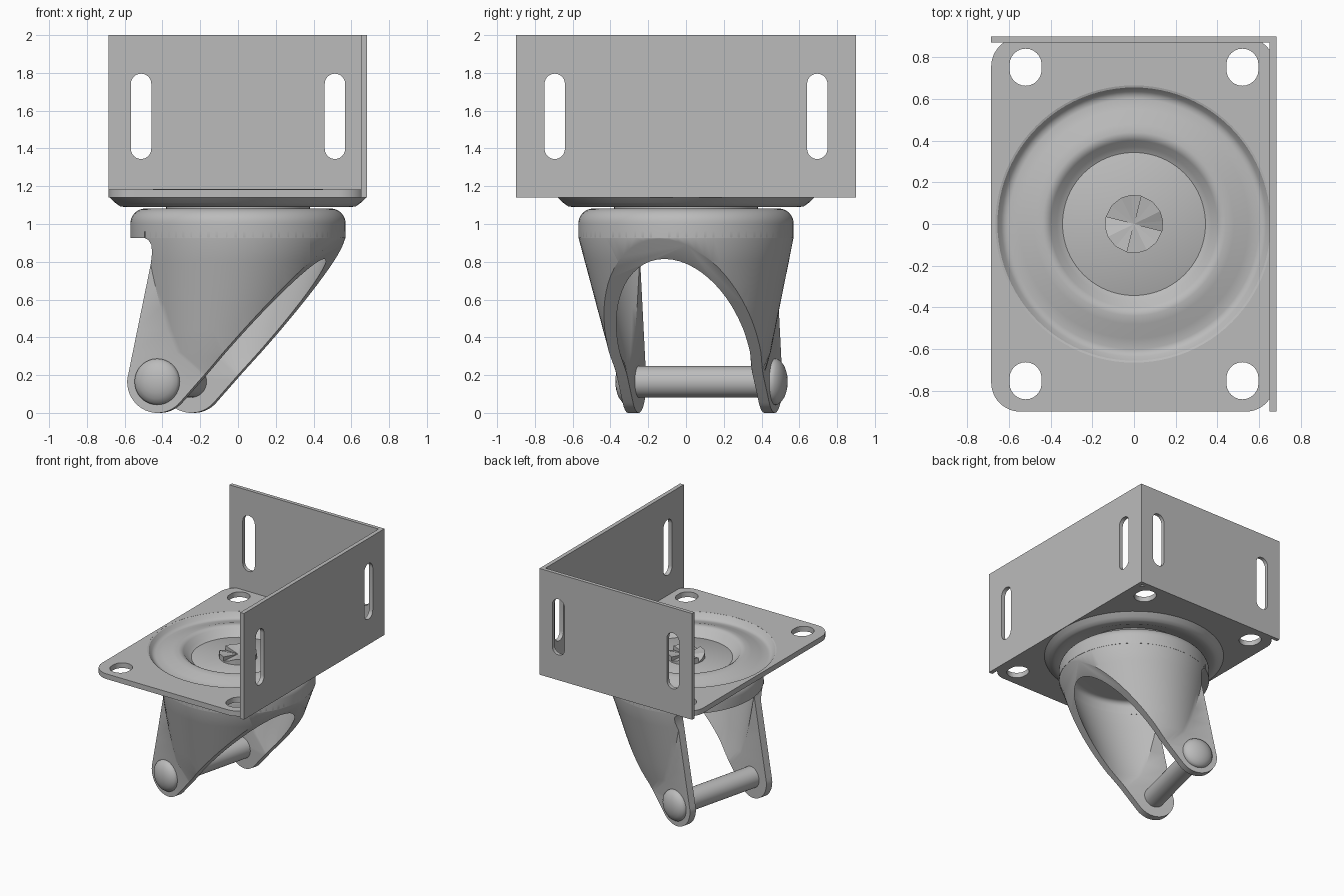
import bpy, bmesh, math
from mathutils import Matrix, Vector

old = bpy.data.objects.get("Cube")
if old:
    bpy.data.objects.remove(old, do_unlink=True)

steel = bpy.data.materials.new("grey_steel")
steel.use_nodes = True
GREY = (0.5, 0.5, 0.5, 1)
steel.diffuse_color = GREY
steel.node_tree.nodes["Principled BSDF"].inputs["Base Color"].default_value = GREY

SWIVEL = Matrix.Rotation(math.radians(-14), 4, 'Z')


def finish(name, bm):
    bmesh.ops.remove_doubles(bm, verts=bm.verts, dist=1e-5)
    bmesh.ops.recalc_face_normals(bm, faces=bm.faces)
    me = bpy.data.meshes.new(name)
    bm.to_mesh(me)
    bm.free()
    me.materials.append(steel)
    ob = bpy.data.objects.new(name, me)
    bpy.context.collection.objects.link(ob)
    return ob


def activate(ob):
    bpy.ops.object.select_all(action='DESELECT')
    ob.select_set(True)
    bpy.context.view_layer.objects.active = ob


def smooth(ob):
    activate(ob)
    bpy.ops.object.shade_smooth_by_angle(angle=math.radians(32))


def boolean(ob, cutter, operation='DIFFERENCE'):
    activate(ob)
    mod = ob.modifiers.new("cut", 'BOOLEAN')
    mod.operation, mod.object, mod.solver = operation, cutter, 'EXACT'
    bpy.ops.object.modifier_apply(modifier=mod.name)
    bpy.data.objects.remove(cutter, do_unlink=True)


def prism(name, outline, origin, u, v, depth):
    """Extrude a 2D outline lying in the u, v plane by the depth vector."""
    bm = bmesh.new()
    o, u, v = Vector(origin), Vector(u), Vector(v)
    face = bm.faces.new([bm.verts.new(o + u * a + v * b) for a, b in outline])
    new = bmesh.ops.extrude_face_region(bm, geom=[face])["geom"]
    bmesh.ops.translate(bm, vec=depth, verts=[g for g in new if isinstance(g, bmesh.types.BMVert)])
    return finish(name, bm)


def lathe(name, profile, steps=96):
    """Spin a radius, height profile round z."""
    bm = bmesh.new()
    vs = [bm.verts.new((r, 0, z)) for r, z in profile]
    edges = [bm.edges.new(p) for p in zip(vs, vs[1:])]
    bmesh.ops.spin(bm, geom=vs + edges, axis=(0, 0, 1), cent=(0, 0, 0),
                   angle=math.tau, steps=steps)
    bmesh.ops.dissolve_degenerate(bm, dist=1e-6, edges=bm.edges)
    ob = finish(name, bm)
    smooth(ob)
    return ob


def arc(cx, cy, r, a0, a1, n=12):
    angles = [math.radians(a0 + (a1 - a0) * i / n) for i in range(n + 1)]
    return [(cx + r * math.cos(a), cy + r * math.sin(a)) for a in angles]


def slot(cx, cy, r, half):
    return arc(cx, cy + half, r, 0, 180) + arc(cx, cy - half, r, 180, 360)


X, Y, Z = (1, 0, 0), (0, 1, 0), (0, 0, 1)

# Mounting plate with rounded corners, bolt holes and a round opening
hx0, hx1, hy0, hy1, cr = -0.685, 0.675, -0.9, 0.895, 0.14
outline = (arc(hx1 - cr, hy1 - cr, cr, 0, 90) + arc(hx0 + cr, hy1 - cr, cr, 90, 180)
           + arc(hx0 + cr, hy0 + cr, cr, 180, 270) + arc(hx1 - cr, hy0 + cr, cr, 270, 360))
plate = prism("mounting_plate", outline, (0, 0, 1.14), X, Y, (0, 0, 0.042))
for sx in (-1, 1):
    for sy in (-1, 1):
        hole = slot(sx * 0.52, sy * 0.752, 0.077, 0.012)
        boolean(plate, prism("cutter", hole, (0, 0, 1), X, Y, (0, 0, 0.4)))
boolean(plate, prism("cutter", arc(0, 0, 0.665, 0, 360, 96)[:-1], (0, 0, 1), X, Y, (0, 0, 0.4)))
smooth(plate)

# Pressed bearing dish in the plate
lathe("bearing_dish", [
    (0.667, 1.182), (0.655, 1.178), (0.635, 1.153), (0.62, 1.142), (0.6, 1.14), (0.55, 1.153),
    (0.48, 1.177), (0.44, 1.186), (0.42, 1.184), (0.4, 1.172), (0.37, 1.135), (0.34, 1.12),
    (0.34, 1.09), (0.38, 1.1), (0.43, 1.14), (0.5, 1.12), (0.56, 1.096), (0.6, 1.09),
    (0.625, 1.094), (0.65, 1.112), (0.68, 1.14), (0.667, 1.15), (0.667, 1.182)])
lathe("bearing_disc", [(0, 1.122), (0.342, 1.122), (0.38, 1.1), (0.38, 1.06), (0, 1.06)])

# Staked pivot head: four stepped ramps
bm = bmesh.new()
for k in range(4):
    rim = [(0, 0.01), (20, 0.026), (40, 0.045), (65, 0.045), (90, 0.045), (90, 0)]
    low = [bm.verts.new((0, 0, 1.12))]
    hub = bm.verts.new((0, 0, 1.145))
    pts = []
    for a, h in rim[:-1]:
        t = math.radians(a + 90 * k)
        top = bm.verts.new((0.14 * math.cos(t), 0.14 * math.sin(t), 1.12 + h))
        base = bm.verts.new((top.co.x, top.co.y, 1.12))
        pts.append((top, base))
    for (t0, b0), (t1, b1) in zip(pts, pts[1:]):
        bm.faces.new((hub, t0, t1))
        bm.faces.new((t0, b0, b1, t1))
    for t, b in (pts[0], pts[-1]):
        bm.faces.new((hub, t, b, low[0]))
pivot = finish("pivot_head", bm)
pivot.matrix_world = SWIVEL

# Angle bracket: two slotted walls
rect = lambda a0, a1: [(a0, 1.14), (a1, 1.14), (a1, 2), (a0, 2)]
back = prism("back_wall", rect(-0.685, 0.652), (0, 0.87, 0), X, Z, (0, 0.03, 0))
side = prism("left_wall", rect(-0.9, 0.9), (0.65, 0, 0), Y, Z, (0.033, 0, 0))
for s in (-1, 1):
    boolean(back, prism("cutter", slot(s * 0.513, 1.57, 0.054, 0.172), (0, 0.8, 0), X, Z, (0, 0.2, 0)))
    boolean(side, prism("cutter", slot(s * 0.695, 1.57, 0.054, 0.172), (0.6, 0, 0), Y, Z, (0.2, 0, 0)))
smooth(back)
smooth(side)

# Fork crown: rounded cup, trimmed by the same slope as the legs
crown = lathe("fork_crown", [(0, 1.082)] + [(0.38, 1.082)] + arc(0.49, 1.002, 0.08, 90, 0, 8)
              + [(0.57, 0.925), (0.512, 0.925), (0.512, 0.98)]
              + arc(0.472, 0.985, 0.04, 0, 90, 5) + [(0, 1.025)])
crown.matrix_world = SWIVEL


# Fork legs: a tapering shell that turns from a round crown into flat cheeks
def section(z, inset):
    k = min(max((0.93 - z) / 0.73, 0), 1)
    r, cx, flat = 0.57 - 0.17 * k - inset, -0.1 * k, 0.4 - inset
    r = max(r, flat + 1e-4)
    a = 180 - math.degrees(math.asin(flat / r))
    side_pts = [(-0.65, flat), (-0.5, flat)]
    return side_pts + arc(cx, 0, r, a, -a, 56) + [(x, -y) for x, y in reversed(side_pts)]


bm = bmesh.new()
rings = []
for z in (-0.1, 0.2, 0.32, 0.44, 0.56, 0.68, 0.8, 0.93, 0.96):
    loop = section(z, 0) + section(z, 0.057)[::-1]
    rings.append([bm.verts.new((x, y, z)) for x, y in loop])
n = len(rings[0])
for lo, hi in zip(rings, rings[1:]):
    for i in range(n):
        j = (i + 1) % n
        bm.faces.new((lo[i], lo[j], hi[j], hi[i]))
for ring in (rings[0], rings[-1]):
    for i in range(n // 2 - 1):
        bm.faces.new((ring[i], ring[i + 1], ring[n - 2 - i], ring[n - 1 - i]))
legs = finish("fork_legs", bm)
AX, AZ = -0.34, 0.165
trim = (arc(AX, AZ, 0.165, 175, 318, 24) + [(0.57, 0.925), (0.62, 0.98), (-0.41, 0.98)]
        + [(-0.41, 0.925), (-0.385, 0.915), (-0.366, 0.89), (-0.363, 0.85)])
boolean(legs, prism("cutter", trim, (0, -1, 0), X, Z, (0, 2, 0)), 'INTERSECT')
smooth(legs)
legs.matrix_world = SWIVEL

# Axle with a domed head at each end
TO_AXLE = SWIVEL @ Matrix.Translation((AX, 0, AZ)) @ Matrix.Rotation(math.radians(-90), 4, 'X')
axle = lathe("axle", [(0, -0.39), (0.083, -0.39), (0.083, 0.39), (0, 0.39)], 48)
axle.matrix_world = TO_AXLE
dome = [(0, 0.395), (0.122, 0.395), (0.122, 0.41), (0.112, 0.426), (0.09, 0.443),
        (0.06, 0.455), (0.03, 0.461), (0, 0.463)]
for name, s in (("axle_head_back", 1), ("axle_head_front", -1)):
    head = lathe(name, [(r, z * s) for r, z in dome], 48)
    head.matrix_world = TO_AXLE
